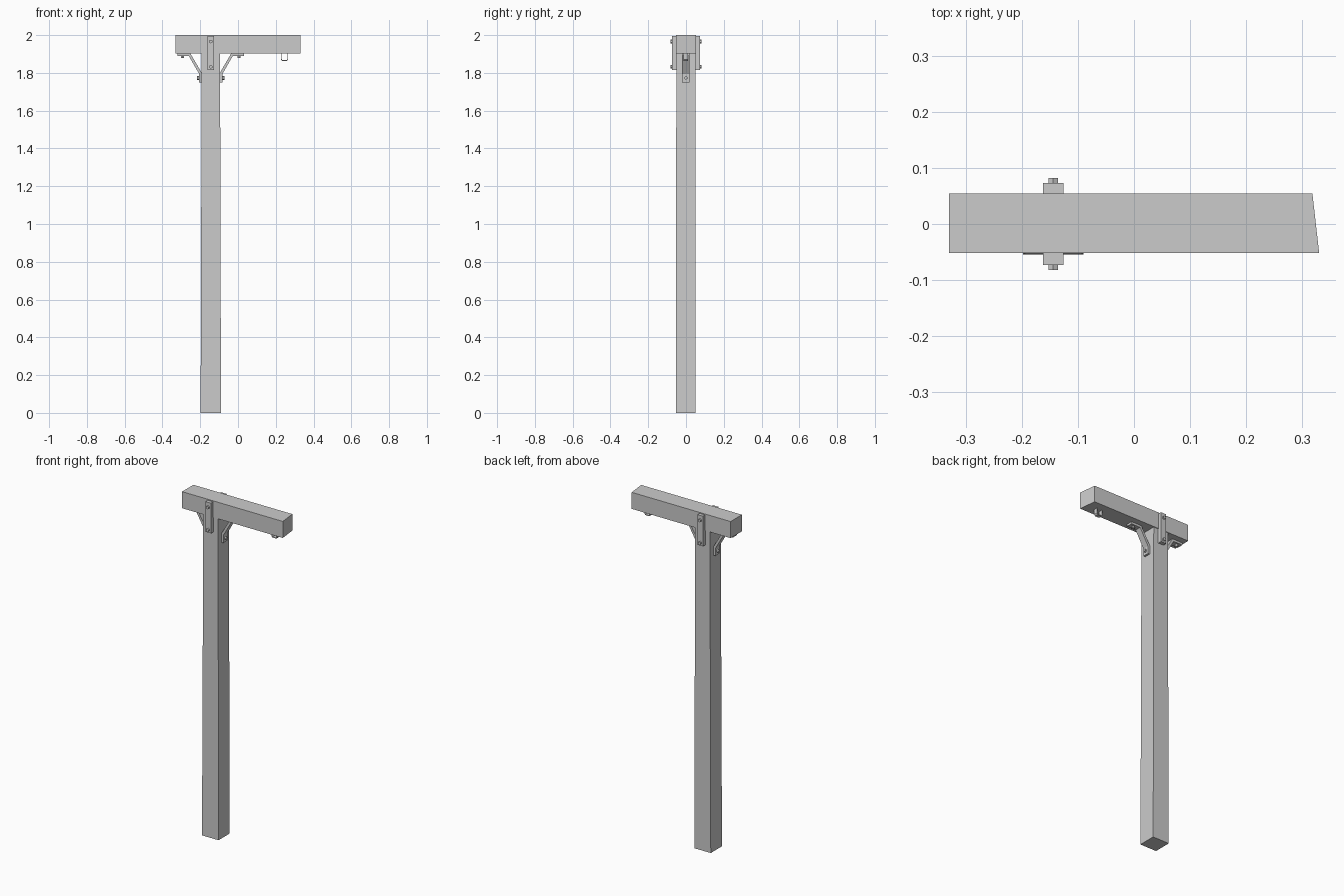
import bpy, bmesh
from mathutils import Vector

if "Cube" in bpy.data.objects:
    bpy.data.objects.remove(bpy.data.objects["Cube"])

POST_X = -0.144


def make(name, verts, faces):
    me = bpy.data.meshes.new(name)
    me.from_pydata(verts, [], faces)
    bm = bmesh.new()
    bm.from_mesh(me)
    bmesh.ops.recalc_face_normals(bm, faces=bm.faces)
    bm.to_mesh(me)
    bm.free()
    ob = bpy.data.objects.new(name, me)
    bpy.context.collection.objects.link(ob)
    return ob


def prism(name, a, b):
    """Solid between two matching loops of points."""
    n = len(a)
    faces = [tuple(range(n)), tuple(range(n, 2 * n))]
    faces += [(i, (i + 1) % n, (i + 1) % n + n, i + n) for i in range(n)]
    return make(name, a + b, faces)


def rect(x0, x1, y0, y1, z):
    return [(x0, y0, z), (x1, y0, z), (x1, y1, z), (x0, y1, z)]


def extrude_y(name, profile, y0, y1):
    return prism(name, [(x, y0, z) for x, z in profile], [(x, y1, z) for x, z in profile])


def bolt(name, loc, axis, radius=0.0095, depth=0.018):
    bpy.ops.mesh.primitive_cylinder_add(vertices=6, radius=radius, depth=depth, location=loc)
    ob = bpy.context.object
    ob.name = name
    ob.rotation_euler = Vector(axis).to_track_quat('Z', 'Y').to_euler()


# slightly uneven timber post
prism("post", rect(-0.198, -0.09, -0.054, 0.051, 0), rect(-0.192, -0.095, -0.051, 0.05, 1.902))

# cross beam with a skewed right end
def beam_end(z):
    return [(-0.33, -0.052, z), (0.33, -0.052, z), (0.318, 0.054, z), (-0.33, 0.054, z)]
prism("beam", beam_end(1.902), beam_end(2.0))

# side plates and their bolts
for side, s in (("front", -1), ("back", 1)):
    y0, y1 = s * 0.049, s * 0.073
    prism(side + "_plate", rect(-0.162, -0.126, y0, y1, 1.815), rect(-0.162, -0.126, y0, y1, 1.994))
    for i, z in enumerate((1.832, 1.966)):
        bolt(f"{side}_plate_bolt_{i}", (POST_X, s * 0.073, z), (0, 1, 0))

# bent braces under the beam, mirrored about the post; offsets from post centre
profile = [(0.176, 1.903), (0.108, 1.903), (0.048, 1.80), (0.048, 1.75),
           (0.062, 1.75), (0.062, 1.795), (0.116, 1.889), (0.176, 1.889)]
for side, s in (("left", -1), ("right", 1)):
    extrude_y(side + "_brace", [(POST_X + s * d, z) for d, z in profile], -0.02, 0.018)
    bolt(side + "_brace_side_bolt", (POST_X + s * 0.064, -0.001, 1.773), (1, 0, 0))
    bolt(side + "_brace_top_bolt", (POST_X + s * 0.15, -0.001, 1.887), (0, 0, 1))

# thin hanging loop under the far end of the beam
outer = [(0.227, 1.904), (0.227, 1.872), (0.233, 1.864), (0.26, 1.864), (0.266, 1.872), (0.266, 1.904)]
inner = [(0.262, 1.904), (0.262, 1.874), (0.258, 1.868), (0.235, 1.868), (0.231, 1.874), (0.231, 1.904)]
extrude_y("hanging_loop", outer + inner, -0.012, 0.01)
